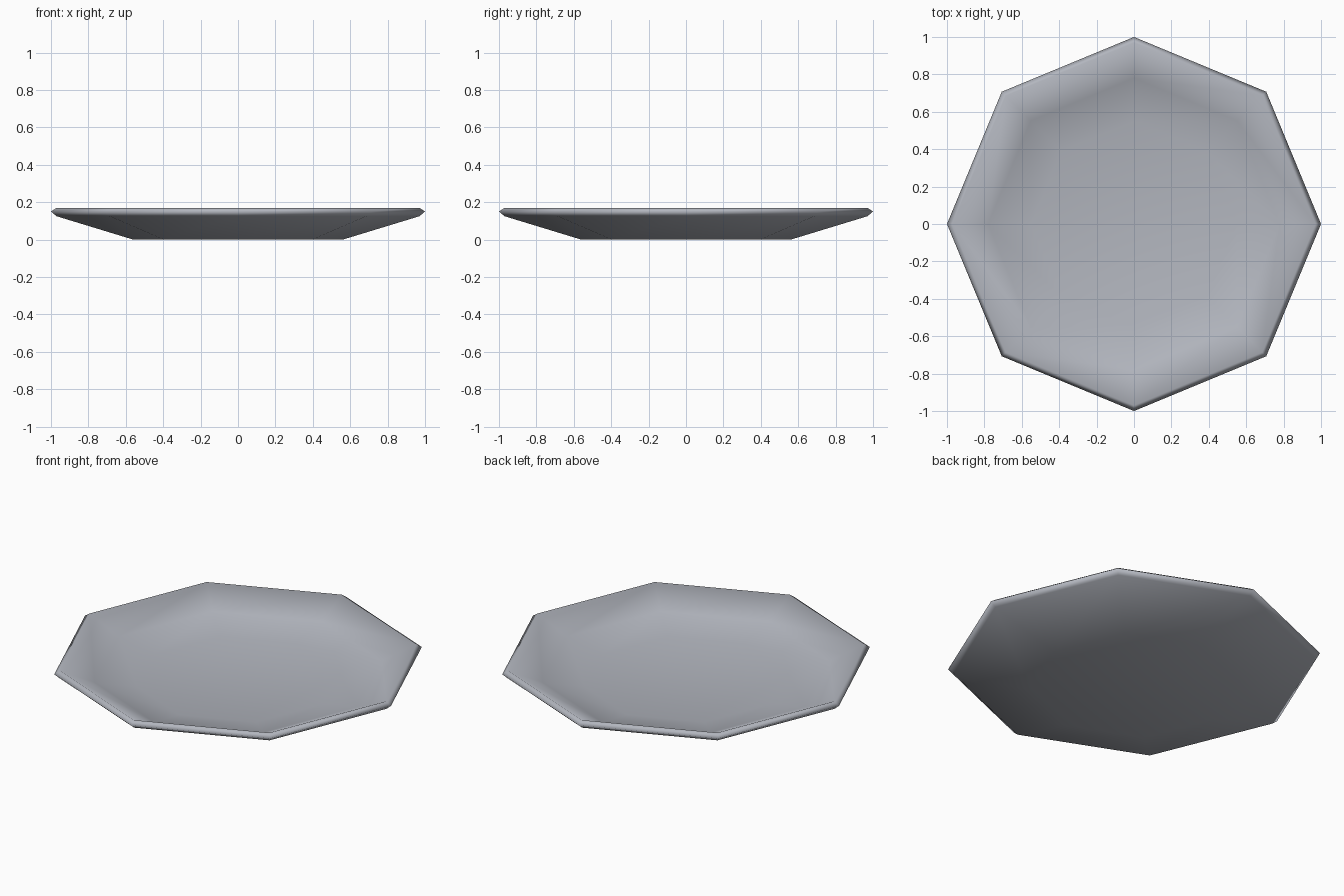
import bpy, bmesh, math

cube = bpy.data.objects.get("Cube")
if cube:
    bpy.data.objects.remove(cube, do_unlink=True)

# Glazed grey material
grey = bpy.data.materials.new("plate_grey")
grey.use_nodes = True
colour = (0.45, 0.47, 0.52, 1)
grey.diffuse_color = colour
grey.node_tree.nodes["Principled BSDF"].inputs["Base Color"].default_value = colour

# Plate profile (radius, height): foot, outer wall, rounded lip, inner wall, floor
SIDES = 8
profile = [(0.56, 0), (0.97, 0.125), (1.0, 0.15), (0.97, 0.17), (0.78, 0.085), (0.55, 0.04)]

bm = bmesh.new()
rings = []
for radius, height in profile:
    angles = [math.tau * i / SIDES for i in range(SIDES)]
    rings.append([bm.verts.new((radius * math.cos(a), radius * math.sin(a), height)) for a in angles])

# Walls between rings, then the underside and the floor
for low, high in zip(rings, rings[1:]):
    for i in range(SIDES):
        j = (i + 1) % SIDES
        bm.faces.new((low[i], low[j], high[j], high[i]))
bm.faces.new(rings[0][::-1])
bm.faces.new(rings[-1])
for face in bm.faces:
    face.smooth = True

mesh = bpy.data.meshes.new("plate")
bm.to_mesh(mesh)
bm.free()
mesh.materials.append(grey)
plate = bpy.data.objects.new("plate", mesh)
bpy.context.collection.objects.link(plate)
